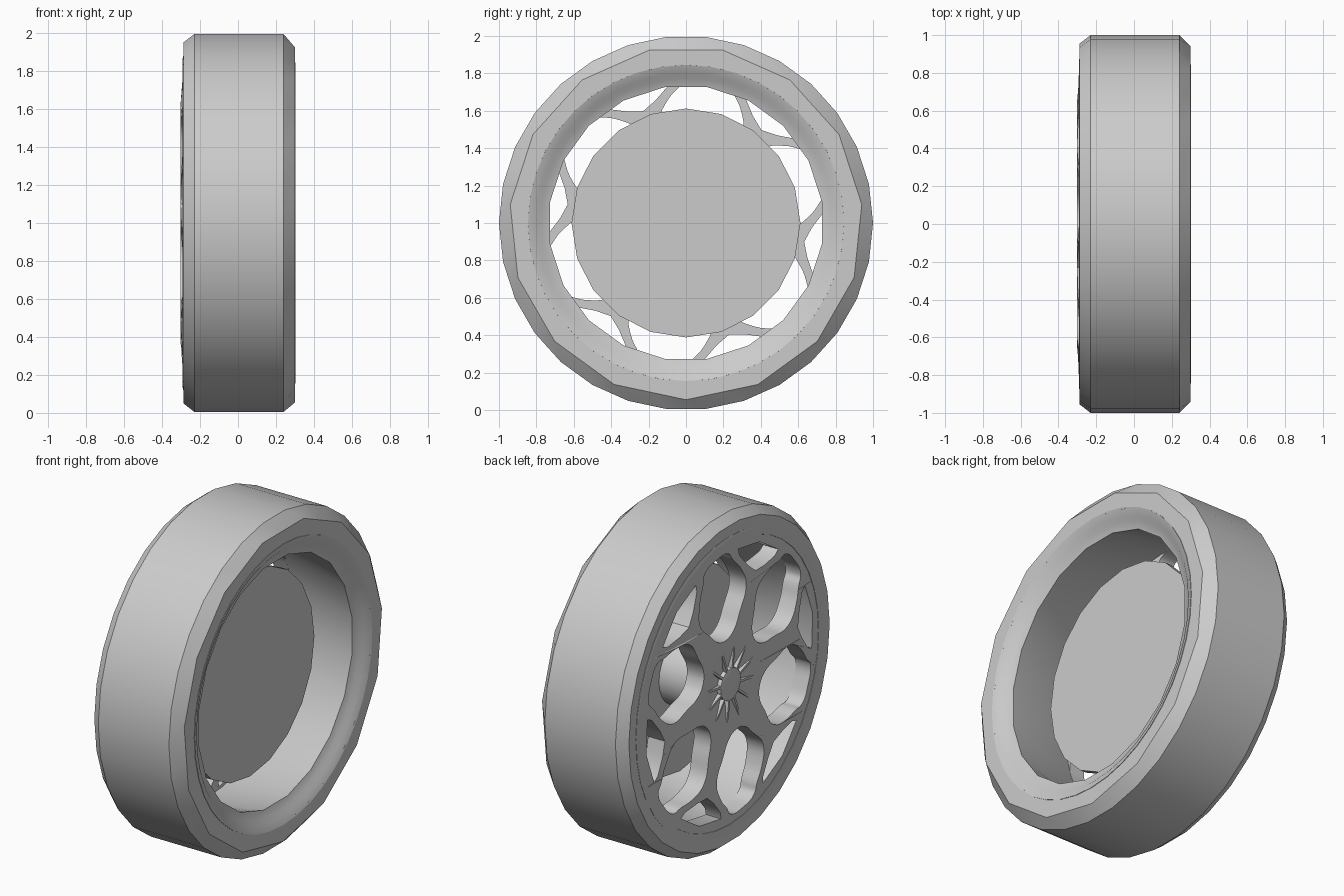
import bpy, bmesh
from math import sin, cos, pi, radians
from mathutils import Matrix

cube = bpy.data.objects.get("Cube")
if cube:
    bpy.data.objects.remove(cube)

GREY = (0.6, 0.6, 0.6, 1)
mat = bpy.data.materials.new("plain_grey")
mat.use_nodes = True
mat.diffuse_color = GREY
mat.node_tree.nodes["Principled BSDF"].inputs["Base Color"].default_value = GREY


def finish(ob, angle=30):
    """Give the part its material and shading."""
    ob.data.materials.clear()
    ob.data.materials.append(mat)
    bpy.ops.object.select_all(action='DESELECT')
    ob.select_set(True)
    bpy.context.view_layer.objects.active = ob
    bpy.ops.object.shade_smooth_by_angle(angle=radians(angle))


def lathe(name, profile, sides, closed=False):
    """Revolve (x, radius, phase in steps, coarse) rings about the axle.
    A coarse ring has half the corners; radius 0 makes a cap."""
    bm = bmesh.new()
    rings = []
    for x, r, phase, coarse in profile:
        ring = []
        for i in range(sides):
            a = 2 * pi * (i + phase) / sides
            k = cos(2 * pi / sides) if coarse and i % 2 == 0 else 1
            ring.append(bm.verts.new((x, r * k * sin(a), 1 + r * k * cos(a))))
        rings.append(ring)
    pairs = list(zip(rings, rings[1:]))
    if closed:
        pairs.append((rings[-1], rings[0]))
    for a, b in pairs:
        for i in range(sides):
            j = (i + 1) % sides
            bm.faces.new((a[i], a[j], b[j], b[i]))
    bmesh.ops.remove_doubles(bm, verts=bm.verts, dist=1e-5)
    bmesh.ops.recalc_face_normals(bm, faces=bm.faces)
    me = bpy.data.meshes.new(name)
    bm.to_mesh(me)
    bm.free()
    ob = bpy.data.objects.new(name, me)
    bpy.context.collection.objects.link(ob)
    finish(ob)
    return ob


def plain(points):
    return [(x, r, 0, False) for x, r in points]


# Tyre: chamfered tread, with the inboard chamfer ending on a coarser polygon
lathe("tyre", [(-.2, .86, .5, False), (-.283, .87, .5, False), (-.288, .955, .5, False),
               (-.23, 1, .5, False), (.24, 1, .5, False),
               (.3, .945, 0, True), (.3, .84, 0, False), (.2, .84, 0, False)], 30, closed=True)

# Rim barrel: outboard flange, inner wall, stepped inboard lip
lathe("rim_barrel", [(-.287, .885, 0, False), (-.292, .865, 0, False), (-.292, .845, 0, False),
                     (-.2, .805, 0, False), (.25, .735, 0, True), (.265, .775, 0, False),
                     (.285, .8, 0, False), (.303, .845, 0, False), (.2, .85, 0, False),
                     (-.2, .85, 0, False)], 40, closed=True)

# Spoke plate: a flat curve with cut-out windows, extruded
curve = bpy.data.curves.new("spokes", 'CURVE')
curve.dimensions = '2D'
curve.fill_mode = 'BOTH'
curve.extrude = .05
curve.resolution_u = 4


def outline(points, centre=0, handle='AUTO'):
    """Closed spline from (degrees, radius) points, in the wheel plane."""
    sp = curve.splines.new('BEZIER')
    sp.bezier_points.add(len(points) - 1)
    sp.use_cyclic_u = True
    for p, (deg, r) in zip(sp.bezier_points, points):
        a = radians(deg + centre)
        p.co = (r * sin(a), r * cos(a), 0)
        p.handle_left_type = p.handle_right_type = handle


def mirrored(half):
    """Mirror a half outline whose first and last points lie on the axis."""
    return half + [(-d, r) for d, r in reversed(half[1:-1])]


outline([(i * 30, .86) for i in range(12)])
outline([(i * 30, .25) for i in range(12)])
large = mirrored([(0, .29), (13, .32), (20, .42), (23.5, .56), (17, .67), (11, .74), (8.5, .785), (0, .8)])
small = mirrored([(0, .64), (7, .675), (14, .745), (15, .785), (0, .8)])
for k in range(6):
    outline(large, 9 + 60 * k)
    outline(small, 39 + 60 * k, 'VECTOR')

spokes = bpy.data.objects.new("spokes", curve)
bpy.context.collection.objects.link(spokes)
bpy.ops.object.select_all(action='DESELECT')
spokes.select_set(True)
bpy.context.view_layer.objects.active = spokes
bpy.ops.object.convert(target='MESH')
spokes = bpy.context.view_layer.objects.active
# Turn the plate to face outboard and crown it slightly
turn = Matrix(((0, 0, 1, -.24), (1, 0, 0, 0), (0, 1, 0, 1), (0, 0, 0, 1)))
spokes.data.transform(turn)
for v in spokes.data.vertices:
    r = (v.co.y ** 2 + (v.co.z - 1) ** 2) ** .5
    if v.co.x < -.24:
        v.co.x -= .013 * max(0, min(1, (.78 - r) / .15))
bm = bmesh.new()
bm.from_mesh(spokes.data)
bmesh.ops.remove_doubles(bm, verts=bm.verts, dist=1e-5)
bmesh.ops.recalc_face_normals(bm, faces=bm.faces)
bm.to_mesh(spokes.data)
bm.free()
finish(spokes)

# Hub: shallow dish, with the bearing housing behind it
lathe("hub", plain([(-.303, .262), (-.303, .245), (-.275, .1), (-.275, 0)]), 24)
lathe("bearing_housing", plain([(-.2, .262), (-.15, .2), (.05, .2)]), 24)
lathe("centre_cap", plain([(-.26, .1), (-.298, .095), (-.302, .08), (-.302, 0)]), 20)

# Thin ribs running across the dish
bm = bmesh.new()
for k in range(12):
    m = (Matrix.Translation((-.283, 0, 1)) @ Matrix.Rotation(radians(9 + 30 * k), 4, 'X')
         @ Matrix.Translation((0, 0, .17)) @ Matrix.Diagonal((.034, .014, .16, 1)))
    bmesh.ops.create_cube(bm, size=1, matrix=m)
me = bpy.data.meshes.new("hub_ribs")
bm.to_mesh(me)
bm.free()
ribs = bpy.data.objects.new("hub_ribs", me)
bpy.context.collection.objects.link(ribs)
finish(ribs)

# Brake disc
lathe("brake_disc", plain([(.04, 0), (.04, .612), (.08, .612), (.08, 0)]), 20)
